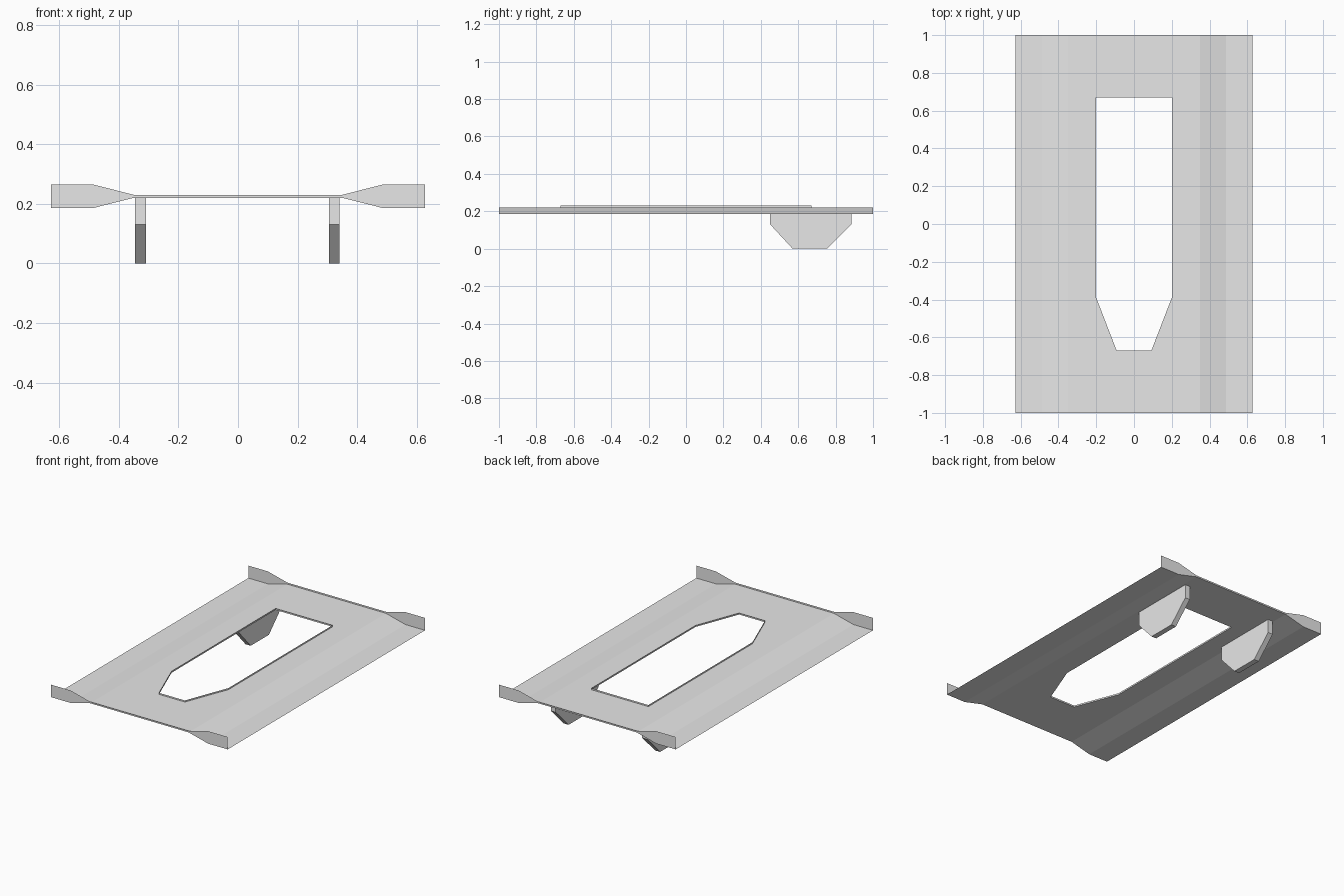
import bpy

if "Cube" in bpy.data.objects:
    bpy.data.objects.remove(bpy.data.objects["Cube"])

grey = bpy.data.materials.new("light_grey")
grey.diffuse_color = (0.8, 0.8, 0.8, 1)
grey.use_nodes = True
grey.node_tree.nodes["Principled BSDF"].inputs["Base Color"].default_value = grey.diffuse_color

W, KNEE, FLAT = 0.627, 0.488, 0.35      # half widths: edge, bend, flat middle
LOW, MID, TOP, HIGH = 0.185, 0.22, 0.23, 0.265


def make(name, verts, faces):
    me = bpy.data.meshes.new(name)
    me.from_pydata(verts, [], faces)
    me.materials.append(grey)
    ob = bpy.data.objects.new(name, me)
    bpy.context.collection.objects.link(ob)
    return ob


# Hole outline, right half from front to back
hole = [(0, -0.67), (0.092, -0.67), (0.202, -0.385), (0.202, 0.67), (0, 0.67)]

# Flat middle sheet: one C-shaped face per side around the hole
verts, faces = [], []
for s in (1, -1):
    loop = [(0, -1), (FLAT, -1), (FLAT, 1), (0, 1)] + hole[::-1]
    if s < 0:
        loop = loop[::-1]
    n = len(verts)
    verts += [(s * x, y, MID) for x, y in loop]
    faces.append(range(n, n + len(loop)))
make("middle_sheet", verts, faces)

# Bent side sheets
for s, side in ((1, "right"), (-1, "left")):
    prof = [(FLAT, MID), (KNEE, LOW), (W, LOW)]
    v = [(s * x, y, z) for x, z in prof for y in (-1, 1)]
    f = [(0, 2, 3, 1), (2, 4, 5, 3)]
    make(side + "_bent_sheet", v, f if s > 0 else [q[::-1] for q in f])

# Thin upright rim around the hole
ring = hole + [(-x, y) for x, y in hole[-2:0:-1]]
n = len(ring)
make("hole_rim", [(x, y, z) for z in (MID, TOP) for x, y in ring],
     [(i, i + n, (i + 1) % n + n, (i + 1) % n) for i in range(n)])

# Upright end walls, tall at the corners and thin in the middle
xs = [-W, -KNEE, -FLAT, FLAT, KNEE, W]
lo = [LOW, LOW, MID, MID, LOW, LOW]
hi = [HIGH, HIGH, TOP, TOP, HIGH, HIGH]
for y, name in ((-1, "front_end_wall"), (1, "back_end_wall")):
    v = [(x, y, z) for x, z in zip(xs, lo)] + [(x, y, z) for x, z in zip(xs, hi)]
    f = [(i, i + 1, i + 7, i + 6) for i in range(5)]
    make(name, v, f if y < 0 else [q[::-1] for q in f])

# Two chamfered support legs
prof = [(0.45, MID), (0.45, 0.13), (0.57, 0), (0.755, 0), (0.885, 0.13), (0.885, MID)]
k = len(prof)
for name, x0, x1 in (("right_leg", 0.305, 0.34), ("left_leg", -0.345, -0.309)):
    v = [(x, y, z) for x in (x0, x1) for y, z in prof]
    f = [tuple(range(k)), tuple(range(2 * k - 1, k - 1, -1))]
    f += [((i + 1) % k, i, i + k, (i + 1) % k + k) for i in range(k)]
    ob = make(name, v, f)
    # outward normals
    import bmesh
    bm = bmesh.new()
    bm.from_mesh(ob.data)
    bmesh.ops.recalc_face_normals(bm, faces=bm.faces)
    bm.to_mesh(ob.data)
    bm.free()
